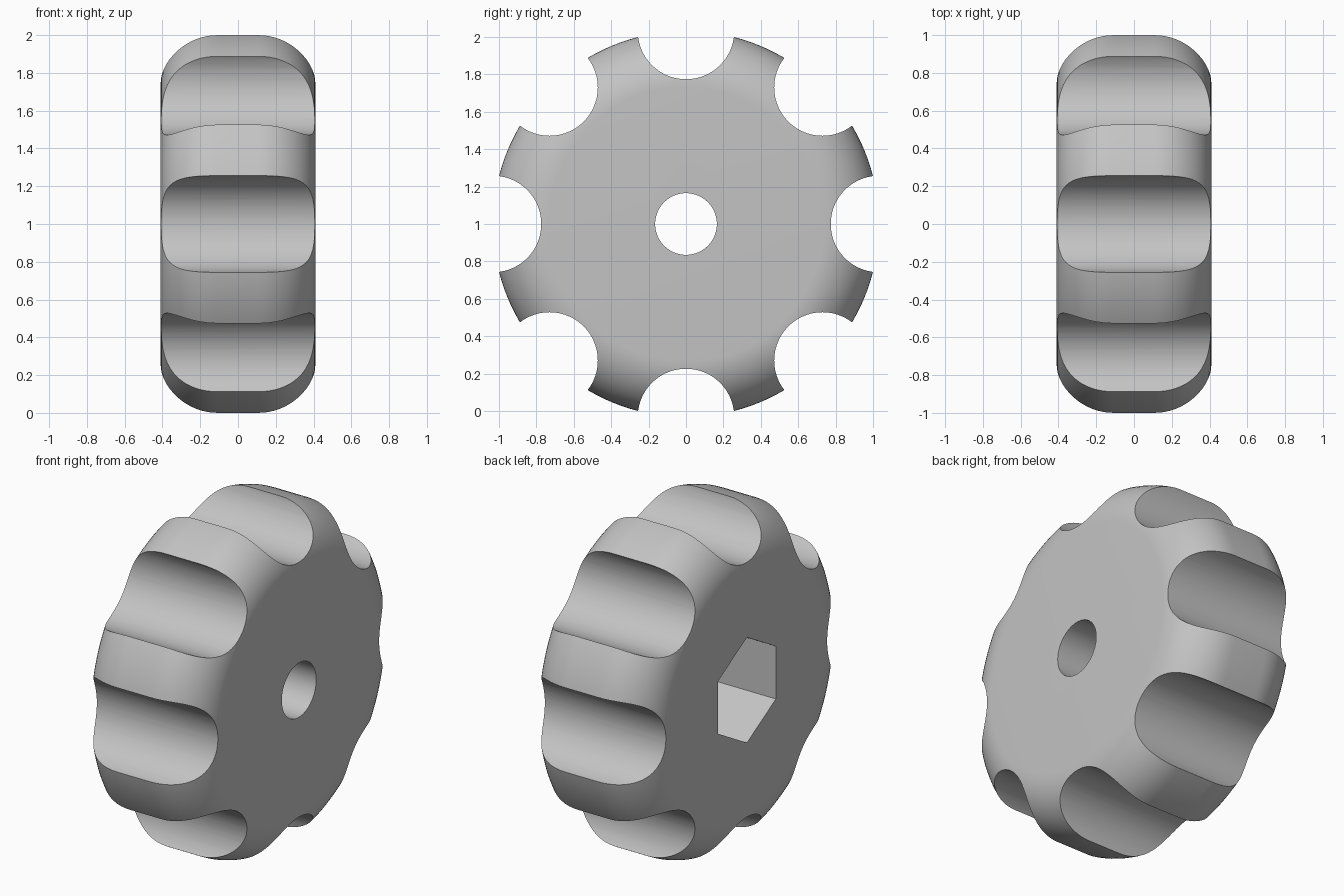
import bpy
import bmesh
from math import cos, sin, pi, radians
from mathutils import Matrix, Vector

cube = bpy.data.objects.get("Cube")
if cube:
    bpy.data.objects.remove(cube, do_unlink=True)

RADIUS, HALF, FILLET = 1.032, 0.41, 0.3
FLUTE_R, FLUTES = 0.258, 8
BORE_R, HEX_R, HEX_DEPTH = 0.165, 0.32, 0.41
CENTRE = Vector((0, 0, 1))

grey = bpy.data.materials.new("light grey")
grey.use_nodes = True
colour = (0.55, 0.55, 0.55, 1)
grey.diffuse_color = colour
grey.node_tree.nodes["Principled BSDF"].inputs["Base Color"].default_value = colour


def make_object(name, bm):
    bmesh.ops.recalc_face_normals(bm, faces=bm.faces)
    mesh = bpy.data.meshes.new(name)
    bm.to_mesh(mesh)
    bm.free()
    mesh.materials.append(grey)
    obj = bpy.data.objects.new(name, mesh)
    bpy.context.collection.objects.link(obj)
    return obj


def add_prism(bm, radius, sides, x0, x1, y=0.0, z=0.0):
    """Prism along x, with a corner pointing to +y."""
    place = (Matrix.Translation(CENTRE + Vector(((x0 + x1) / 2, y, z)))
             @ Matrix.Rotation(radians(90), 4, 'Z') @ Matrix.Rotation(radians(90), 4, 'X'))
    bmesh.ops.create_cone(bm, cap_ends=True, segments=sides, radius1=radius,
                          radius2=radius, depth=x1 - x0, matrix=place)


# Wheel body: rounded profile revolved about the x axis
bm = bmesh.new()
arc = [(HALF - FILLET + FILLET * cos(t), RADIUS - FILLET + FILLET * sin(t))
       for t in (i * pi / 32 for i in range(17))]
profile = arc + [(-x, r) for x, r in reversed(arc)]
verts = [bm.verts.new(CENTRE + Vector((x, 0, r))) for x, r in profile]
edges = [bm.edges.new(pair) for pair in zip(verts, verts[1:])]
bmesh.ops.spin(bm, geom=verts + edges, cent=CENTRE, axis=(1, 0, 0),
               angle=2 * pi, steps=160, use_merge=True)
bmesh.ops.remove_doubles(bm, verts=bm.verts, dist=1e-5)
bmesh.ops.holes_fill(bm, edges=[e for e in bm.edges if e.is_boundary], sides=0)
knob = make_object("fluted_knob", bm)

# Grip flutes around the rim
flutes = bmesh.new()
for i in range(FLUTES):
    a = 2 * pi * i / FLUTES
    add_prism(flutes, FLUTE_R, 96, -0.6, 0.6, RADIUS * cos(a), RADIUS * sin(a))

# Round through bore and hexagonal pocket on the -x face
bore = bmesh.new()
add_prism(bore, BORE_R, 64, -0.7, 0.7)
pocket = bmesh.new()
add_prism(pocket, HEX_R, 6, -0.6, HEX_DEPTH - HALF)

bpy.ops.object.select_all(action='DESELECT')
bpy.context.view_layer.objects.active = knob
knob.select_set(True)
for name, shape in (("flute_cutter", flutes), ("bore_cutter", bore), ("hex_cutter", pocket)):
    cutter = make_object(name, shape)
    cutter.hide_render = True
    mod = knob.modifiers.new(name, 'BOOLEAN')
    mod.operation = 'DIFFERENCE'
    mod.solver = 'EXACT'
    mod.object = cutter
    bpy.ops.object.modifier_apply(modifier=mod.name)
    bpy.data.objects.remove(cutter, do_unlink=True)

bpy.ops.object.shade_smooth_by_angle(angle=radians(25))
